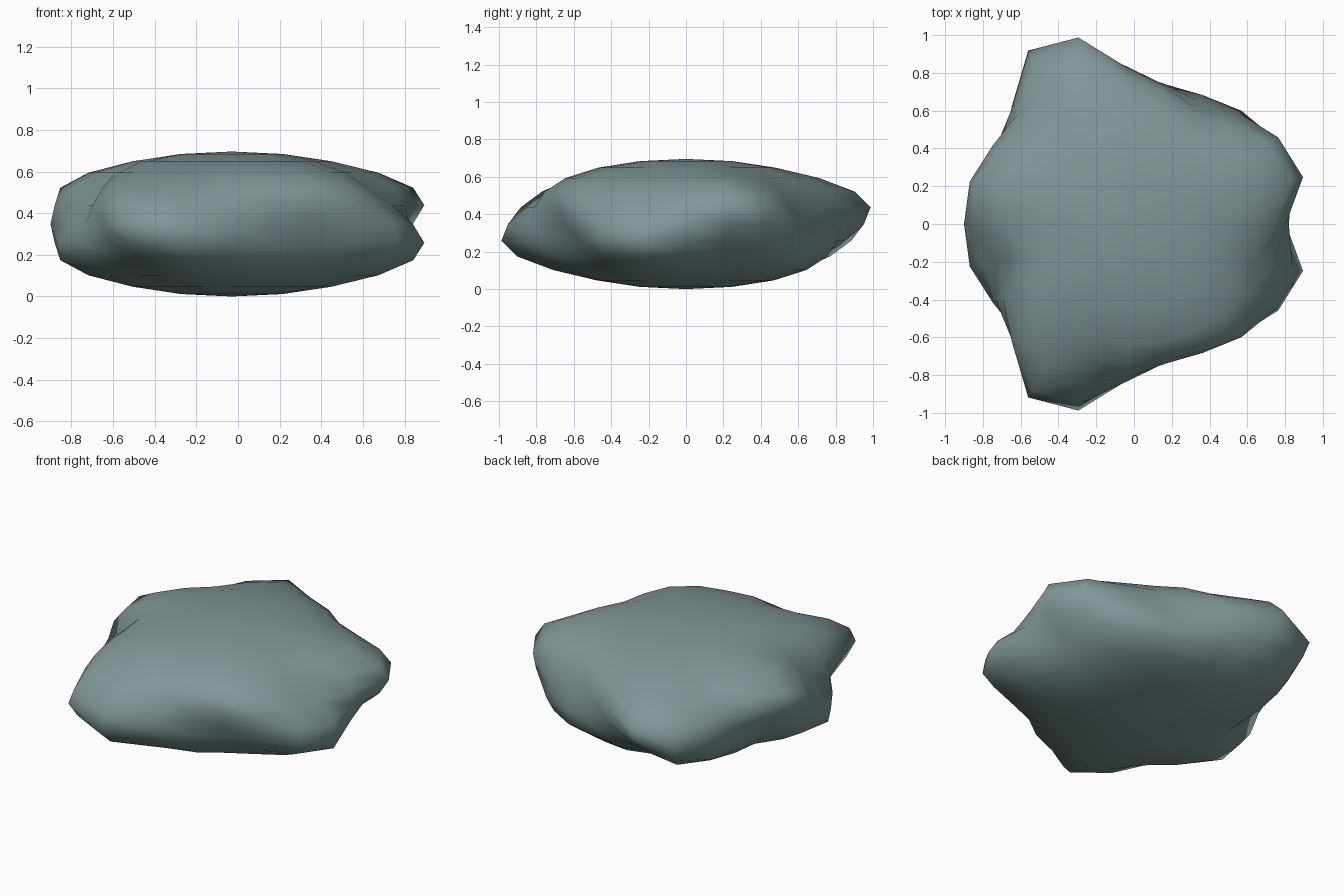
import bpy, bmesh
from math import atan2, acos, sin, cos, degrees

cube = bpy.data.objects.get("Cube")
if cube:
    bpy.data.objects.remove(cube, do_unlink=True)

# Waist radius and lean every 15 degrees, from the left side round to the right.
# A positive lean pushes the upper half of the bulge out and pulls the lower half in.
WAIST = [0.85, 0.90, 0.90, 0.83, 0.75, 0.76, 0.83, 0.985, 1.06, 0.87, 0.81, 0.80, 0.87]
LEAN = [0, 0.20, 0.10, -0.08, -0.11, -0.02, 0.02, 0.17, -0.02, -0.06, 0.08, 0.21, 0]
DOME_RADIUS = 0.95
HALF_HEIGHT = 0.348
CENTRE_X = -0.03

mat = bpy.data.materials.new("slate_teal")
colour = (0.215, 0.31, 0.31, 1)
mat.diffuse_color = colour
mat.use_nodes = True
bsdf = next(n for n in mat.node_tree.nodes if n.type == "BSDF_PRINCIPLED")
bsdf.inputs["Base Color"].default_value = colour
bsdf.inputs["Roughness"].default_value = 0.9

# Squashed sphere: lumpy round the waist, rounding off to an even dome at each pole
bm = bmesh.new()
bmesh.ops.create_uvsphere(bm, u_segments=24, v_segments=12, radius=1)
for v in bm.verts:
    lon = atan2(v.co.y, v.co.x)
    lat = acos(max(-1, min(1, v.co.z)))
    step = round(abs(degrees(lon)) / 15)
    # The back and front halves are half-turn copies about the x axis
    lean = LEAN[step] * (1 if lon >= 0 else -1)
    lumpiness = sin(lat) ** 4
    radius = DOME_RADIUS + (WAIST[step] - DOME_RADIUS) * lumpiness
    radius *= sin(lat) * (1 + lean * sin(2 * lat) * sin(lat) ** 2)
    v.co = (CENTRE_X + radius * cos(lon), radius * sin(lon),
            HALF_HEIGHT * (1 + cos(lat)))

for f in bm.faces:
    f.smooth = True
mesh = bpy.data.meshes.new("boulder")
bm.to_mesh(mesh)
bm.free()
mesh.materials.append(mat)
boulder = bpy.data.objects.new("boulder", mesh)
bpy.context.collection.objects.link(boulder)
